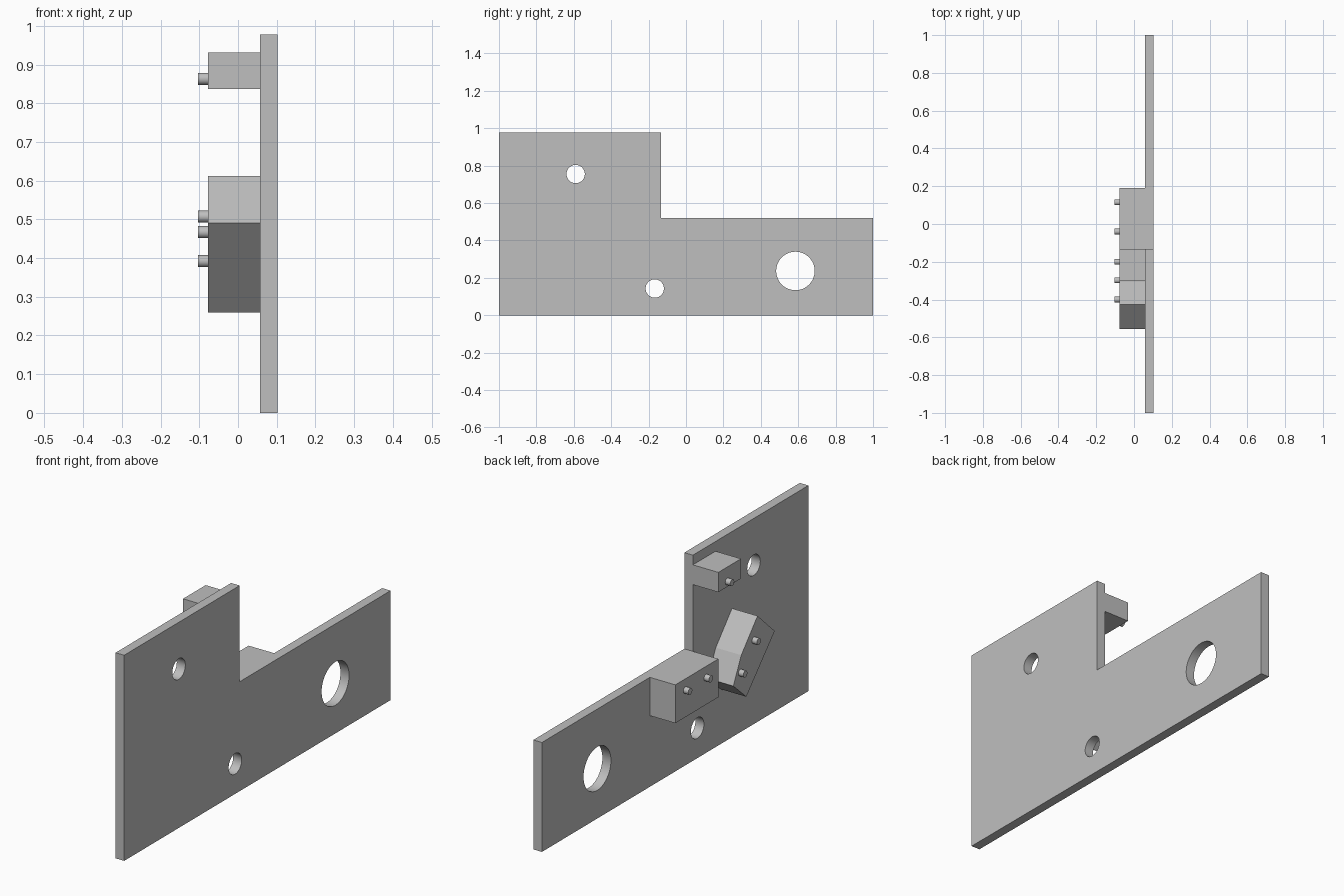
import bpy, bmesh, math
from mathutils import Matrix

if "Cube" in bpy.data.objects:
    bpy.data.objects.remove(bpy.data.objects["Cube"], do_unlink=True)

grey = bpy.data.materials.new("plain_grey")
grey.use_nodes = True
COLOUR = (0.52, 0.52, 0.52, 1)
grey.diffuse_color = COLOUR
grey.node_tree.nodes["Principled BSDF"].inputs["Base Color"].default_value = COLOUR

PLATE_IN, PLATE_OUT = 0.057, 0.102   # plate faces along x
BLOCK_X, PIN_X = -0.077, -0.103      # block faces and pin tips


def finish(name, bm):
    bmesh.ops.recalc_face_normals(bm, faces=bm.faces)
    mesh = bpy.data.meshes.new(name)
    bm.to_mesh(mesh)
    bm.free()
    mesh.materials.append(grey)
    obj = bpy.data.objects.new(name, mesh)
    bpy.context.collection.objects.link(obj)
    return obj


def prism(name, outline, x0, x1):
    """Extrude a (y, z) outline along x."""
    bm = bmesh.new()
    face = bm.faces.new([bm.verts.new((x0, y, z)) for y, z in outline])
    out = bmesh.ops.extrude_face_region(bm, geom=[face])
    moved = [g for g in out["geom"] if isinstance(g, bmesh.types.BMVert)]
    bmesh.ops.translate(bm, verts=moved, vec=(x1 - x0, 0, 0))
    return finish(name, bm)


def rod(name, y, z, radius, x0, x1, sides):
    """Cylinder lying along x."""
    bm = bmesh.new()
    place = Matrix.Translation(((x0 + x1) / 2, y, z)) @ Matrix.Rotation(math.pi / 2, 4, 'Y')
    bmesh.ops.create_cone(bm, cap_ends=True, segments=sides, radius1=radius,
                          radius2=radius, depth=x1 - x0, matrix=place)
    return finish(name, bm)


def smooth(obj):
    bpy.ops.object.select_all(action='DESELECT')
    obj.select_set(True)
    bpy.context.view_layer.objects.active = obj
    bpy.ops.object.shade_smooth_by_angle(angle=math.radians(30))


def rect(y0, y1, z0, z1):
    return [(y0, z0), (y1, z0), (y1, z1), (y0, z1)]


# Stepped plate with three through holes
STEP_Y, LOW, HIGH = -0.133, 0.52, 0.977
plate = prism("plate", [(-1, 0), (1, 0), (1, LOW), (STEP_Y, LOW),
                        (STEP_Y, HIGH), (-1, HIGH)], PLATE_IN, PLATE_OUT)
for y, z, radius in [(-0.59, 0.755, 0.049), (-0.167, 0.143, 0.049), (0.585, 0.237, 0.103)]:
    cutter = rod("hole_cutter", y, z, radius, 0, 0.2, 48)
    cutter.hide_render = True
    cut = plate.modifiers.new("hole", 'BOOLEAN')
    cut.operation, cut.solver, cut.object = 'DIFFERENCE', 'EXACT', cutter
    bpy.context.view_layer.objects.active = plate
    bpy.ops.object.modifier_apply(modifier=cut.name)
    bpy.data.objects.remove(cutter, do_unlink=True)
smooth(plate)

# Blocks on the inner face
prism("upper_block", rect(-0.303, STEP_Y, 0.837, 0.931), BLOCK_X, PLATE_IN)
prism("lower_block", rect(STEP_Y, 0.19, 0.338, LOW), BLOCK_X, PLATE_IN)
prism("tilted_block", [(-0.427, 0.612), (-0.556, 0.491), (-0.343, 0.26),
                       (-0.245, 0.348), (-0.305, 0.472)], BLOCK_X, PLATE_IN)

# Locating pins
for name, y, z in [("upper_pin", -0.2, 0.863),
                   ("lower_pin_front", -0.04, 0.467), ("lower_pin_back", 0.115, 0.467),
                   ("tilted_pin_high", -0.4, 0.507), ("tilted_pin_low", -0.298, 0.392)]:
    smooth(rod(name, y, z, 0.0155, PIN_X, BLOCK_X, 24))
